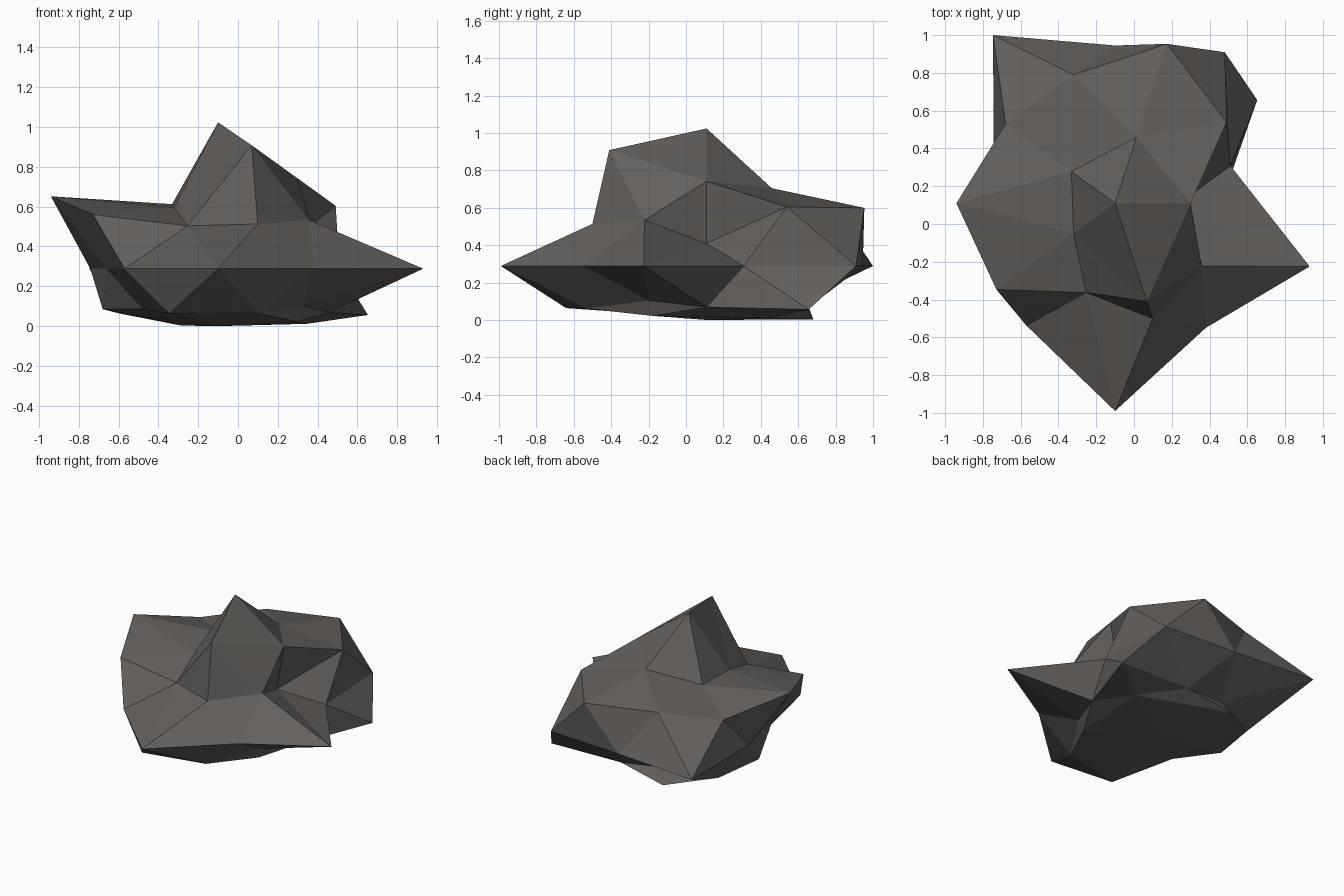
import bpy, bmesh, math

cube = bpy.data.objects.get("Cube")
if cube:
    bpy.data.objects.remove(cube, do_unlink=True)

CENTRE = (-0.10, 0.11, 0.29)
SQUASH = 0.70                      # height scale of the boulder
FLOOR, PRESS = 0.216, 0.15         # underside is pressed nearly flat

# Horizontal reach of each ring of corners, counter-clockwise:
# (height on the unit ball, first angle, reaches)
RINGS = [
    (0.851, 0, (0.40, 0.367, 0.286, 0.272, 0.547)),
    (0.526, 36, (0.73, 0.715, 0.84, 0.497, 0.566)),
    (0.447, 0, (0.343, 0.887, 0.716, 0.777, 0.642)),
    (0.0, 18, (0.642, 0.988, 0.835, 1.10, 0.675, 0.59, 0.80, 1.10, 0.816, 1.083)),
    (-0.447, 36, (0.93, 0.53, 0.58, 0.79, 0.527)),
    (-0.526, 0, (0.56, 0.575, 0.62, 0.47, 0.68)),
    (-0.851, 36, (0.55, 0.60, 0.36, 0.40, 0.49)),
]
TOP, BOTTOM = 0.735, -0.70


def press(z):
    """Flatten everything below the floor level."""
    return z if z > -FLOOR else -FLOOR + PRESS * (z + FLOOR)


def place(co):
    """Move one corner of the unit ball to its place on the rock."""
    flat = math.hypot(co.x, co.y)
    if flat < 0.01:
        x, y, z = 0, 0, TOP if co.z > 0 else BOTTOM
    else:
        _, start, reaches = min(RINGS, key=lambda ring: abs(ring[0] - co.z))
        step = 360 / len(reaches)
        turn = math.degrees(math.atan2(co.y, co.x)) - start
        reach = reaches[round(turn / step) % len(reaches)]
        x, y, z = (c / flat * reach for c in co)
        z *= SQUASH
    return CENTRE[0] + x, CENTRE[1] + y, CENTRE[2] + press(z)


# Rock: a faceted ball pulled into an uneven boulder
bm = bmesh.new()
bmesh.ops.create_icosphere(bm, subdivisions=2, radius=1)
for v in bm.verts:
    v.co = place(v.co.copy())
lowest = min(v.co.z for v in bm.verts)
bmesh.ops.translate(bm, verts=bm.verts, vec=(0, 0, -lowest))
mesh = bpy.data.meshes.new("rock")
bm.to_mesh(mesh)
bm.free()
rock = bpy.data.objects.new("rock", mesh)
bpy.context.collection.objects.link(rock)

# Stone colour
stone = bpy.data.materials.new("dark warm grey stone")
stone.use_nodes = True
colour = (0.125, 0.115, 0.108, 1)
stone.diffuse_color = colour
bsdf = stone.node_tree.nodes["Principled BSDF"]
bsdf.inputs["Base Color"].default_value = colour
bsdf.inputs["Roughness"].default_value = 0.9
mesh.materials.append(stone)
